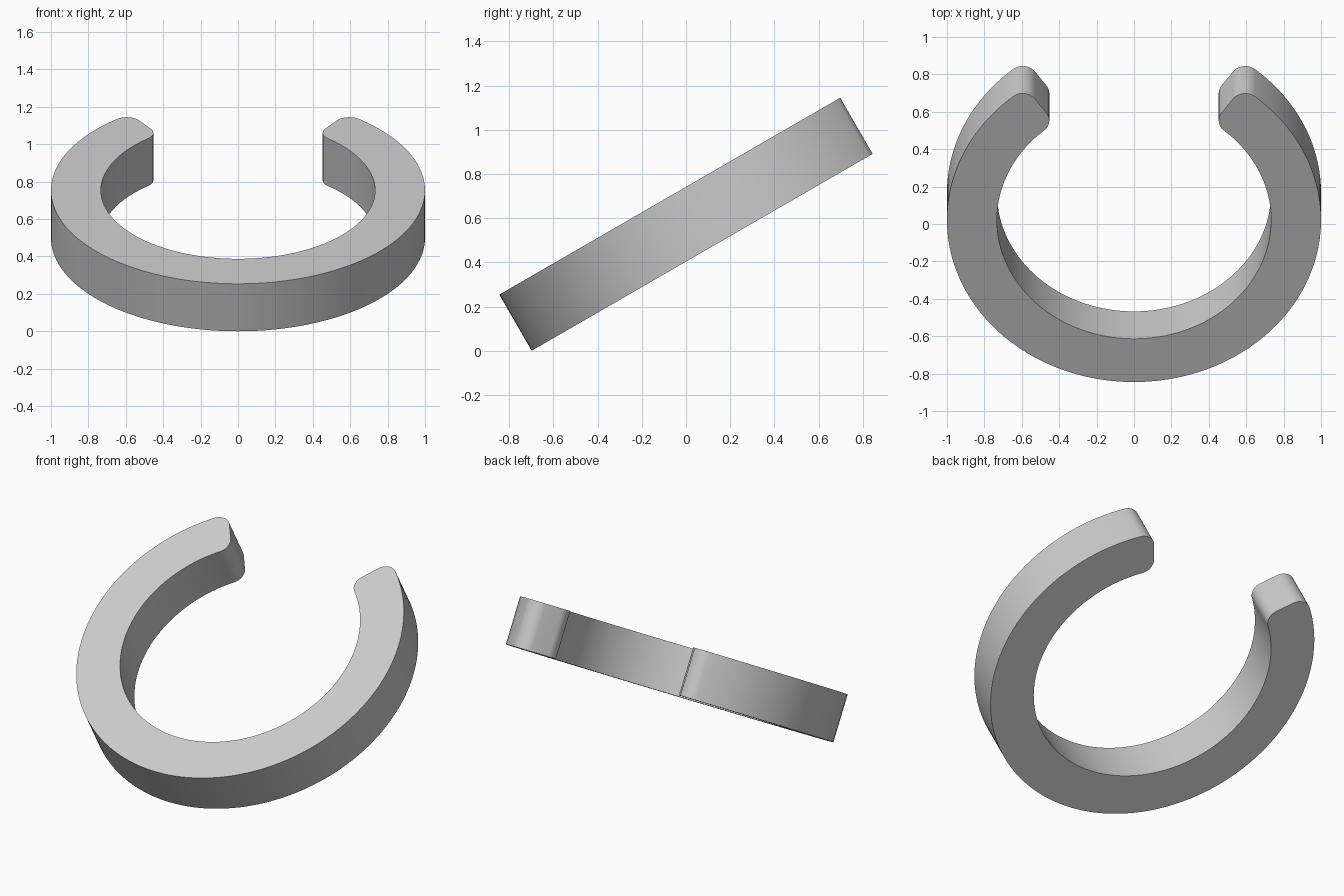
import bpy, bmesh
from math import radians, degrees, asin, sin, cos
from mathutils import Matrix, Vector

cube = bpy.data.objects.get("Cube")
if cube:
    bpy.data.objects.remove(cube)

OUTER, INNER = 1.0, 0.733
THICK = 0.293
FILLET = 0.08
END = 54.7          # angle of the end cut
TILT = radians(30)


def arc(centre, radius, start, stop, steps):
    """Points along an arc, angles in degrees."""
    angles = [radians(start + (stop - start) * i / steps) for i in range(steps + 1)]
    return [centre + Vector((cos(a), sin(a))) * radius for a in angles]


def polar(radius, angle):
    return Vector((cos(radians(angle)), sin(radians(angle)))) * radius


# Half outline on the +x side: outer arc, two rounded end corners, inner arc
r_out, r_in = OUTER - FILLET, INNER + FILLET
a_out = END - degrees(asin(FILLET / r_out))
a_in = END - degrees(asin(FILLET / r_in))
origin = Vector((0, 0))
half = arc(origin, OUTER, -90, a_out, 64)
half += arc(polar(r_out, a_out), FILLET, a_out, END + 90, 12)[1:]
half += arc(polar(r_in, a_in), FILLET, END + 90, a_in + 180, 12)
half += arc(origin, INNER, a_in, -90, 64)[1:]

# Mirror to the -x side; the points on the centre line are shared
outline = half + [Vector((-p.x, p.y)) for p in reversed(half[1:-1])]

# Extrude the outline into a solid open ring
bm = bmesh.new()
face = bm.faces.new([bm.verts.new((p.x, p.y, 0)) for p in outline])
new = bmesh.ops.extrude_face_region(bm, geom=[face])["geom"]
bmesh.ops.translate(bm, vec=(0, 0, THICK),
                    verts=[v for v in new if isinstance(v, bmesh.types.BMVert)])
bmesh.ops.recalc_face_normals(bm, faces=bm.faces)

# Tilt the ring back and rest its front edge on the ground
bm.transform(Matrix.Translation((0, THICK * sin(TILT) + 0.021, sin(TILT)))
             @ Matrix.Rotation(TILT, 4, 'X'))
mesh = bpy.data.meshes.new("open_ring")
bm.to_mesh(mesh)
bm.free()

ring = bpy.data.objects.new("open_ring", mesh)
bpy.context.collection.objects.link(ring)

# Plain grey finish
grey = bpy.data.materials.new("light grey")
grey.use_nodes = True
colour = (0.6, 0.6, 0.6, 1)
grey.diffuse_color = colour
grey.node_tree.nodes["Principled BSDF"].inputs["Base Color"].default_value = colour
mesh.materials.append(grey)

bpy.ops.object.select_all(action='DESELECT')
ring.select_set(True)
bpy.context.view_layer.objects.active = ring
bpy.ops.object.shade_smooth_by_angle(angle=radians(30))
